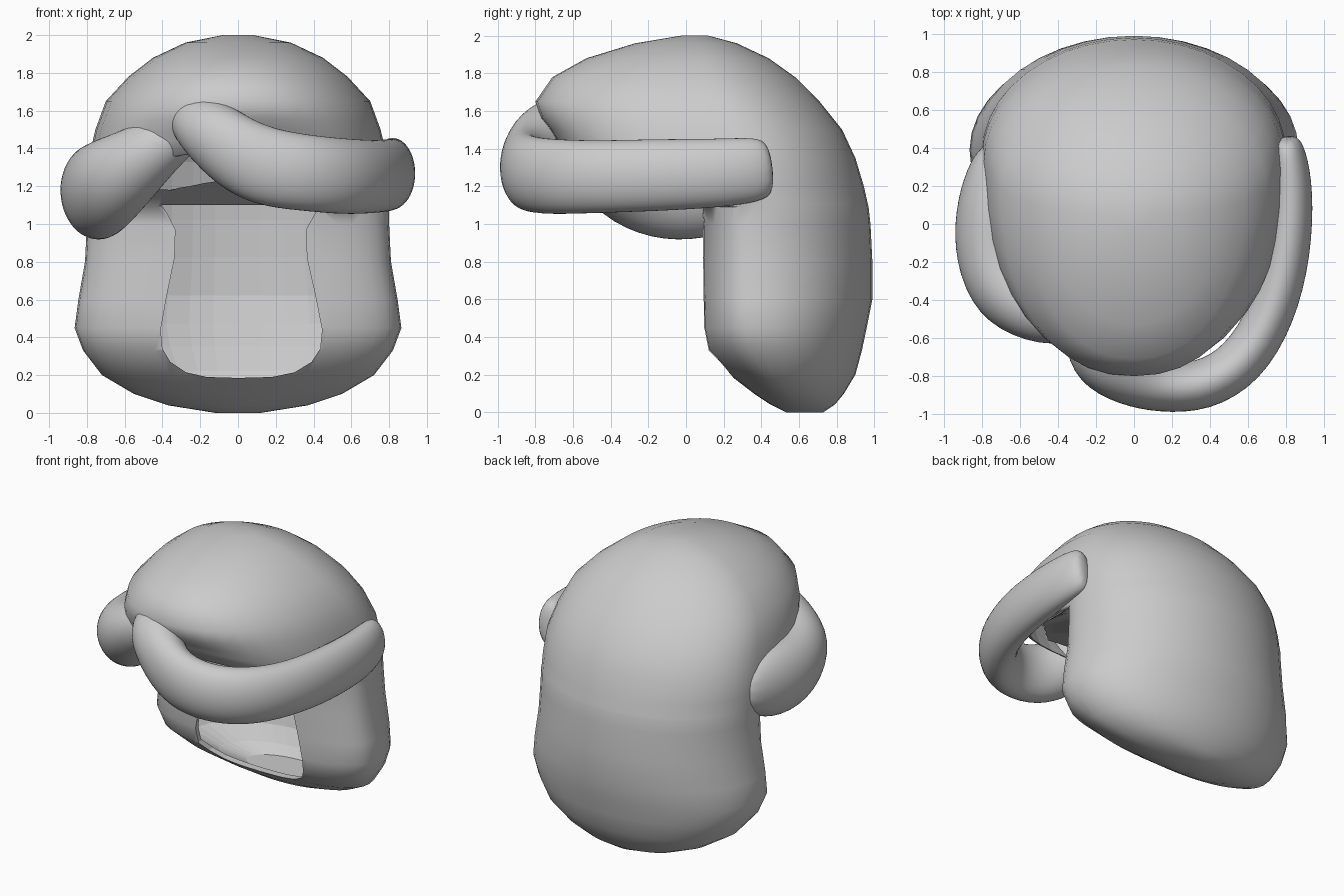
import bpy, bmesh, math
from mathutils import Vector

cube = bpy.data.objects.get("Cube")
if cube:
    bpy.data.objects.remove(cube)

mat = bpy.data.materials.new("soft_grey")
mat.use_nodes = True
grey = (0.6, 0.6, 0.6, 1)
mat.diffuse_color = grey
mat.node_tree.nodes["Principled BSDF"].inputs["Base Color"].default_value = grey
WALL = 0.028


def loft(name, rings):
    """Skin a list of equal-length closed rings and cap both ends."""
    bm = bmesh.new()
    rows = [[bm.verts.new(p) for p in ring] for ring in rings]
    n = len(rows[0])
    for a, b in zip(rows, rows[1:]):
        for i in range(n):
            j = (i + 1) % n
            bm.faces.new((a[i], a[j], b[j], b[i]))
    bm.faces.new(rows[0][::-1])
    bm.faces.new(rows[-1])
    bmesh.ops.recalc_face_normals(bm, faces=bm.faces)
    mesh = bpy.data.meshes.new(name)
    bm.to_mesh(mesh)
    bm.free()
    mesh.materials.append(mat)
    obj = bpy.data.objects.new(name, mesh)
    bpy.context.collection.objects.link(obj)
    return obj


def smooth(obj, angle):
    bpy.ops.object.select_all(action='DESELECT')
    obj.select_set(True)
    bpy.context.view_layer.objects.active = obj
    bpy.ops.object.shade_smooth_by_angle(angle=math.radians(angle))


def slice_ring(z, w, front, mid, back, power=2.1, lift=0, inset=0, n=40):
    """Horizontal slice, widest at y = mid; lift raises the part before y = 0."""
    ring = []
    for i in range(n):
        t = math.tau * i / n
        c, s = math.cos(t), math.sin(t)
        e = 2 / power if s < 0 else 1
        reach = (back - mid if s > 0 else mid - front) - inset
        x = (w - inset) * math.copysign(abs(c) ** e, c)
        y = mid + reach * math.copysign(abs(s) ** e, s)
        ring.append((x, y, z + lift * max(0, -y)))
    return ring


def lock(name, path):
    """Oval tube along points of (x, y, z, across radius, upright radius)."""
    pts = [Vector(p[:3]) for p in path]
    rings = []
    for i, p in enumerate(path):
        tangent = (pts[min(i + 1, len(pts) - 1)] - pts[max(i - 1, 0)]).normalized()
        side = tangent.cross(Vector((0, 0, 1))).normalized()
        up = side.cross(tangent)
        rings.append([pts[i] + side * p[3] * math.cos(math.tau * k / 12)
                      + up * p[4] * math.sin(math.tau * k / 12) for k in range(12)])
    obj = loft(name, rings)
    sub = obj.modifiers.new("round", 'SUBSURF')
    sub.levels = sub.render_levels = 2
    smooth(obj, 80)
    return obj


# Slices: z, half width, front, widest y, back, front power, front lift
back_hair = [
    (0.0, 0.12, 0.53, 0.63, 0.73), (0.04, 0.37, 0.45, 0.6, 0.79),
    (0.1, 0.55, 0.36, 0.54, 0.84), (0.2, 0.72, 0.23, 0.47, 0.9, 2.3),
    (0.33, 0.82, 0.1, 0.41, 0.935, 2.6), (0.45, 0.865, 0.08, 0.39, 0.96, 2.7),
    (0.6, 0.845, 0.08, 0.38, 0.99, 2.7), (0.8, 0.81, 0.08, 0.38, 0.99, 2.7),
    (1.0, 0.8, 0.08, 0.37, 0.98, 2.6), (1.09, 0.8, 0.06, 0.37, 0.97, 2.5)]
cap = [
    (1.11, 0.8, -0.66, 0.36, 0.965, 2.4, 0.42), (1.2, 0.8, -0.7, 0.35, 0.945, 2.4, 0.38),
    (1.35, 0.79, -0.73, 0.33, 0.9, 2.4, 0.22), (1.5, 0.755, -0.77, 0.26, 0.83, 2.3, 0.08),
    (1.65, 0.7, -0.8, 0.18, 0.71, 2.2), (1.78, 0.58, -0.71, 0.12, 0.58),
    (1.88, 0.45, -0.53, 0.08, 0.44), (1.96, 0.28, -0.27, 0.06, 0.27),
    (2.0, 0.08, -0.03, 0.05, 0.12)]
hair = loft("hair_shell", [slice_ring(*s) for s in back_hair + cap])


def cut(cutter):
    cutter.hide_render = True
    cutter.hide_set(True)
    mod = hair.modifiers.new(cutter.name, 'BOOLEAN')
    mod.operation, mod.solver, mod.object = 'DIFFERENCE', 'EXACT', cutter


# Thin-walled hollow inside the back hair
inner_back = [slice_ring(s[0] + 0.022, *s[1:], inset=WALL) for s in back_hair[1:]]
cut(loft("back_hollow_cutter", inner_back))

# Thin-walled hollow inside the cap, open underneath
inner_cap = [slice_ring(s[0] - 0.022, *s[1:], inset=WALL) for s in cap[:-1]]
cut(loft("cap_hollow_cutter", inner_cap))

# Neck opening at the front
outline = [(0, 0.185), (0.18, 0.19), (0.3, 0.215), (0.39, 0.27), (0.435, 0.34),
           (0.445, 0.44), (0.41, 0.62), (0.365, 0.82), (0.36, 0.97), (0.41, 1.06),
           (0.44, 1.1), (0, 1.1)]
loop = outline + [(-x * 0.92, z) for x, z in outline[-2:0:-1]]
cut(loft("neck_cutter", [[(x, y, z) for x, z in loop] for y in (-0.9, 0.45)]))
smooth(hair, 65)

# Long fringe lock sweeping round the left side
lock("left_fringe", [
    (-0.24, -0.4, 1.58, 0.1, 0.08), (-0.22, -0.58, 1.57, 0.17, 0.15),
    (-0.16, -0.72, 1.5, 0.19, 0.18), (-0.02, -0.81, 1.38, 0.16, 0.21),
    (0.14, -0.86, 1.3, 0.14, 0.22), (0.36, -0.86, 1.27, 0.14, 0.21),
    (0.57, -0.74, 1.25, 0.14, 0.21), (0.73, -0.48, 1.25, 0.13, 0.2),
    (0.81, -0.15, 1.26, 0.13, 0.2), (0.83, 0.18, 1.27, 0.12, 0.19),
    (0.81, 0.38, 1.29, 0.1, 0.18), (0.79, 0.46, 1.3, 0.07, 0.14)])

# Short fringe lock curling round the right side
lock("right_fringe", [
    (-0.2, -0.36, 1.56, 0.1, 0.1), (-0.34, -0.48, 1.47, 0.18, 0.15),
    (-0.5, -0.45, 1.35, 0.2, 0.19), (-0.66, -0.35, 1.24, 0.23, 0.24),
    (-0.74, -0.15, 1.17, 0.22, 0.27), (-0.75, 0.08, 1.17, 0.2, 0.27),
    (-0.75, 0.28, 1.2, 0.14, 0.21), (-0.73, 0.42, 1.23, 0.07, 0.12)])
